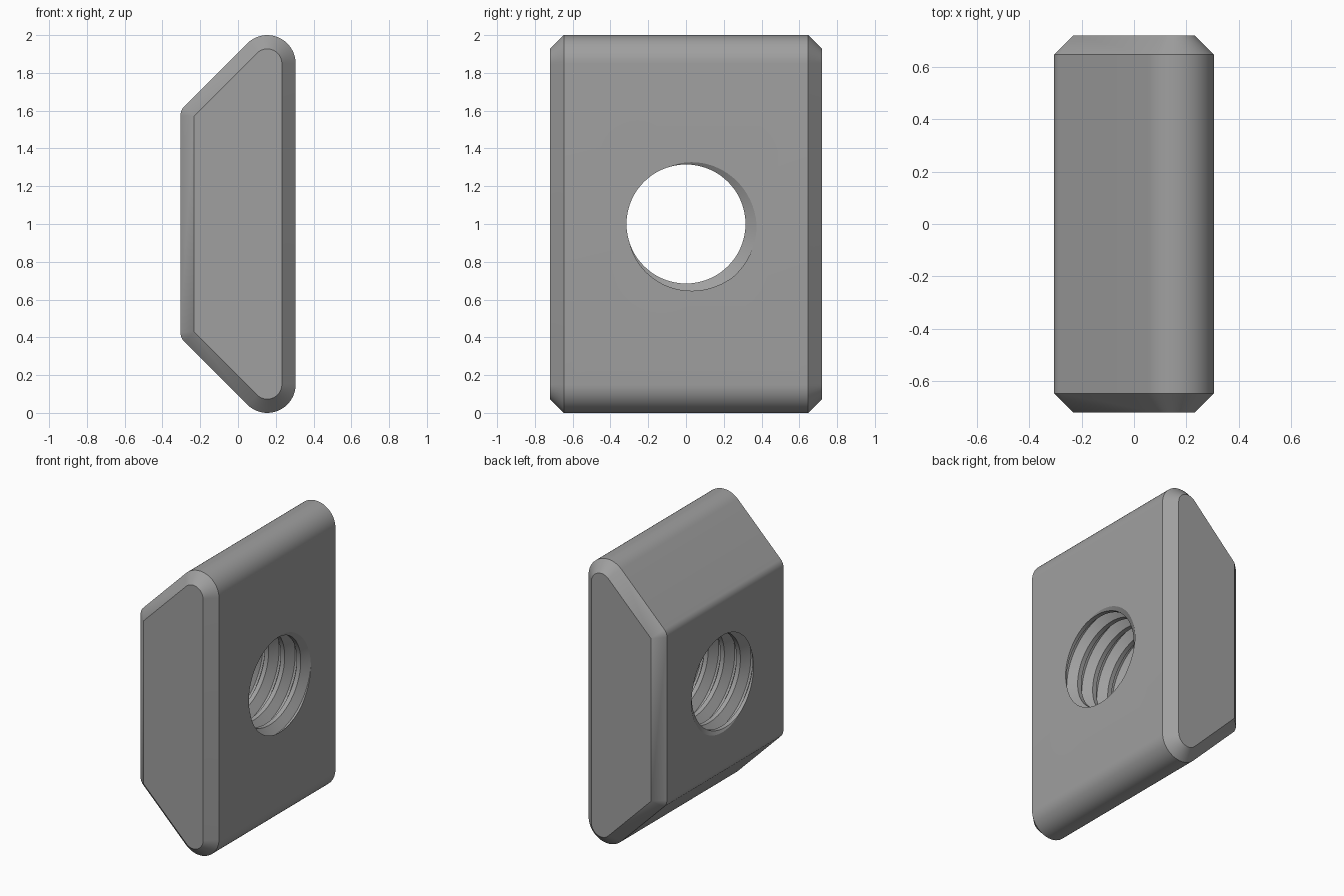
import bpy, bmesh, math

if "Cube" in bpy.data.objects:
    bpy.data.objects.remove(bpy.data.objects["Cube"])

HX, HY, CHAMFER = 0.305, 0.72, 0.073
MINOR, MAJOR, PITCH = 0.315, 0.375, 0.125

steel = bpy.data.materials.new("grey_steel")
steel.diffuse_color = (0.35, 0.35, 0.35, 1)
steel.use_nodes = True
steel.node_tree.nodes["Principled BSDF"].inputs["Base Color"].default_value = steel.diffuse_color


def make_object(name, bm):
    bmesh.ops.remove_doubles(bm, verts=bm.verts[:], dist=1e-5)
    bmesh.ops.recalc_face_normals(bm, faces=bm.faces[:])
    mesh = bpy.data.meshes.new(name)
    bm.to_mesh(mesh)
    bm.free()
    mesh.materials.append(steel)
    obj = bpy.data.objects.new(name, mesh)
    bpy.context.collection.objects.link(obj)
    return obj


def profile(inset):
    """Rounded trapezoid outline in x, z, shrunk by inset."""
    pts = []
    # centre x, centre z, radius, start angle, end angle, segments
    for cx, cz, r, a0, a1, n in ((0.155, 1.85, 0.15, 0, 135, 20),
                                 (-HX + CHAMFER, 1.572, CHAMFER, 135, 180, 8)):
        for i in range(n + 1):
            a = math.radians(a0 + (a1 - a0) * i / n)
            pts.append((cx + (r - inset) * math.cos(a), cz + (r - inset) * math.sin(a)))
    return pts + [(x, 2 - z) for x, z in reversed(pts)]


# Nut body: profile lofted along y with chamfered ends
bm = bmesh.new()
rings = []
for y, inset in ((-HY, CHAMFER), (-HY + CHAMFER, 0), (HY - CHAMFER, 0), (HY, CHAMFER)):
    rings.append([bm.verts.new((x, y, z)) for x, z in profile(inset)])
n = len(rings[0])
for a, b in zip(rings, rings[1:]):
    for i in range(n):
        k = (i + 1) % n
        bm.faces.new((a[i], a[k], b[k], b[i]))
bm.faces.new(rings[0])
bm.faces.new(rings[-1])
body = make_object("threaded_slot_nut", bm)

# Thread cutter: helical rows of root flat, flank, crest flat, flank
STEPS, TURNS = 72, 10
START = math.radians(-25)          # groove angle where it meets the right face
thread = ((-1 / 16, MAJOR), (1 / 16, MAJOR), (3 / 8, MINOR), (5 / 8, MINOR))
bm = bmesh.new()
grid = []
for i in range(STEPS):
    t = i / STEPS
    a = START + math.tau * t
    col = []
    for j in range(4 * TURNS + 1):
        off, r = thread[j % 4]
        x = HX + PITCH * (t + off + j // 4 - 7)
        col.append(bm.verts.new((x, r * math.cos(a), 1 + r * math.sin(a))))
    grid.append(col)
rows = len(grid[0])
for i in range(STEPS):
    shift = 0 if i < STEPS - 1 else 4      # one turn joins the next at the seam
    nxt = grid[(i + 1) % STEPS]
    for j in range(rows - 1 - shift):
        bm.faces.new((grid[i][j], nxt[j + shift], nxt[j + 1 + shift], grid[i][j + 1]))
# Close both helical ends with fans to the axis
first = [c[0] for c in grid] + [grid[0][j] for j in (4, 3, 2, 1)]
last = [c[-1] for c in grid[1:]] + [grid[-1][rows - 1 - j] for j in (1, 2, 3, 4)] + [grid[0][-1]]
for loop in (first, last):
    hub = bm.verts.new((sum(v.co.x for v in loop) / len(loop), 0, 1))
    for p, q in zip(loop, loop[1:] + loop[:1]):
        bm.faces.new((p, q, hub))
cutter = make_object("thread_cutter", bm)
cutter.hide_render = True

# Cut the threaded hole through the body
mod = body.modifiers.new("threaded_hole", 'BOOLEAN')
mod.operation = 'DIFFERENCE'
mod.solver = 'EXACT'
mod.object = cutter
bpy.context.view_layer.objects.active = body
body.select_set(True)
bpy.ops.object.modifier_apply(modifier=mod.name)
bpy.data.objects.remove(cutter)
bpy.ops.object.shade_smooth_by_angle(angle=math.radians(25))
